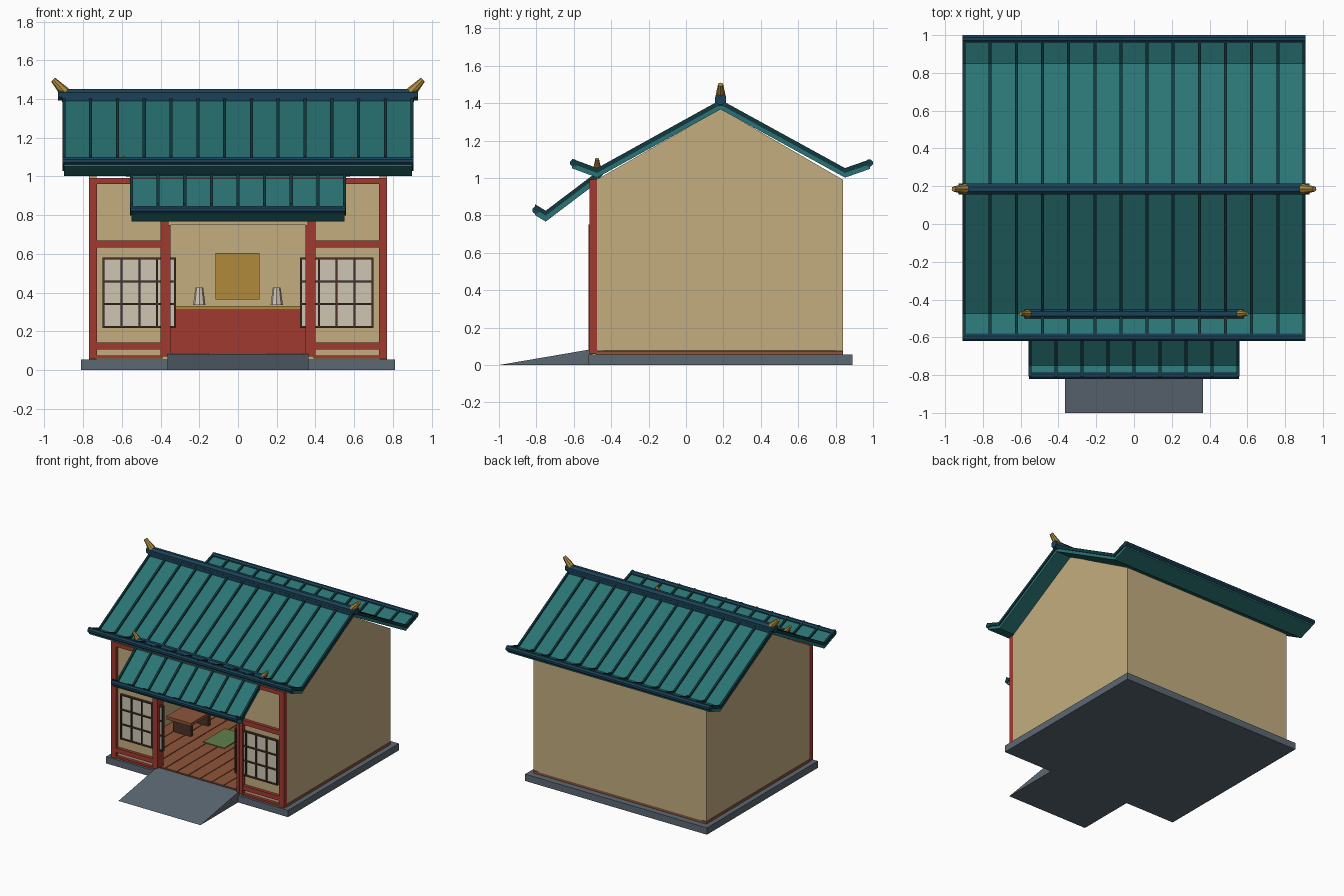
import bpy, bmesh, math
from mathutils import Vector

if "Cube" in bpy.data.objects:
    bpy.data.objects.remove(bpy.data.objects["Cube"])


def mat(name, hexcol):
    m = bpy.data.materials.new(name)
    c = [int(hexcol[i:i + 2], 16) / 255 for i in (0, 2, 4)]
    m.diffuse_color = [((v + 0.055) / 1.055) ** 2.4 for v in c] + [1]
    m.use_nodes = True
    m.node_tree.nodes["Principled BSDF"].inputs["Base Color"].default_value = m.diffuse_color
    return m


TEAL = mat("teal_tile", "2A7475")
RIB = mat("dark_rib", "12393F")
NAVY = mat("navy_trim", "1B4258")
RED = mat("red_wood", "A03A30")
BEIGE = mat("plaster", "C4AE80")
STONE = mat("stone", "5C6873")
WOOD = mat("floor_wood", "8E5539")
DARK = mat("dark_wood", "4A3229")
GOLD = mat("gold", "B08A3C")
PAPER = mat("paper", "CFC6B4")
GREEN = mat("green_mat", "5F7F4A")


def finish(name, bm, m):
    bmesh.ops.recalc_face_normals(bm, faces=bm.faces)
    me = bpy.data.meshes.new(name)
    bm.to_mesh(me)
    bm.free()
    me.materials.append(m)
    ob = bpy.data.objects.new(name, me)
    bpy.context.collection.objects.link(ob)
    return ob


def box(name, x, y, z, m):
    """Box from (min, max) pairs."""
    bm = bmesh.new()
    bmesh.ops.create_cube(bm, size=1)
    for v in bm.verts:
        v.co = [(r[0] + r[1]) / 2 + c * (r[1] - r[0]) for c, r in zip(v.co, (x, y, z))]
    return finish(name, bm, m)


def prism(name, pts, x0, x1, m):
    """Profile of (y, z) points extruded along x."""
    bm = bmesh.new()
    a = [bm.verts.new((x0, y, z)) for y, z in pts]
    b = [bm.verts.new((x1, y, z)) for y, z in pts]
    n = len(pts)
    for i in range(n):
        bm.faces.new((a[i], a[(i + 1) % n], b[(i + 1) % n], b[i]))
    bm.faces.new(a)
    bm.faces.new(b[::-1])
    return finish(name, bm, m)


def sheet(path, lift, thick):
    return [(y, z + lift) for y, z in path] + [(y, z + lift - thick) for y, z in reversed(path)]


def octagon(y, z, r):
    return [(y + r * math.cos(math.pi * (k + .5) / 4), z + r * math.sin(math.pi * (k + .5) / 4))
            for k in range(8)]


def cone(name, p, q, r0, r1, m, sides=8):
    """Tapered rod from p to q."""
    p, q = Vector(p), Vector(q)
    bm = bmesh.new()
    bmesh.ops.create_cone(bm, cap_ends=True, segments=sides, radius1=r0, radius2=r1,
                          depth=(q - p).length)
    rot = (q - p).to_track_quat('Z', 'Y')
    for v in bm.verts:
        v.co = rot @ v.co + (p + q) / 2
    return finish(name, bm, m)


def roof(name, path, half, bays, thick):
    prism(name, sheet(path, 0, thick), -half, half, TEAL)
    for i in range(bays + 1):
        x = -half + 2 * half * i / bays
        prism(name + "_rib", sheet(path, .013, .026), x - .008, x + .008, RIB)


# Stone base and entry ramp
box("base", (-.81, .81), (-.52, .89), (0, .055), STONE)
prism("ramp", [(-1, 0), (-.5, 0), (-.5, .082), (-.52, .082)], -.365, .365, STONE)

# Wooden floor with planks
box("floor", (-.77, .77), (-.48, .84), (.055, .074), WOOD)
for i in range(14):
    x = -.73 + i * 1.46 / 14
    box("floor_plank", (x + .003, x + .101), (-.48, .8), (.07, .08), WOOD)

# Plaster walls
gable = [(-.48, .078), (.84, .078), (.84, .99), (.185, 1.37), (-.48, .99)]
box("back_wall", (-.73, .73), (.8, .84), (.074, .99), BEIGE)
box("door_lintel", (-.365, .365), (-.48, -.44), (.75, .99), BEIGE)

for s in (-1, 1):
    def sx(a, b):
        return (min(s * a, s * b), max(s * a, s * b))
    prism("side_wall", gable, *sx(.73, .769), BEIGE)
    box("front_wall", sx(.36, .73), (-.485, -.44), (.055, .99), BEIGE)
    # Posts, rails and door jamb
    box("corner_post", sx(.728, .77), (-.515, -.475), (.06, .99), RED)
    box("door_post", sx(.358, .4), (-.515, -.44), (.07, .99), RED)
    box("door_jamb", sx(.35, .375), (-.522, -.45), (.08, .75), RED)
    for z0, z1 in ((.06, .075), (.105, .142), (.632, .67)):
        box("wall_rail", sx(.39, .74), (-.51, -.475), (z0, z1), RED)
    # Lattice window
    box("window_paper", sx(.322, .695), (-.492, -.478), (.222, .575), PAPER)
    for i in range(5):
        x = .325 + i * .0925
        box("window_bar", sx(x - .005, x + .005), (-.502, -.476), (.217, .58), DARK)
    for j in range(4):
        z = .222 + j * .1177
        box("window_bar", sx(.32, .70), (-.502, -.476), (z - .005, z + .005), DARK)
    # Altar lanterns
    cone("altar_lantern", (s * .2, .66, .335), (s * .2, .66, .425), .032, .02, PAPER)
    # Floor mats
    box("floor_mat", sx(.15, .34), (.04, .32), (.08, .087), GREEN)
    # Gold horns on the ridges
    cone("ridge_horn", (s * .895, .185, 1.435), (s * .955, .185, 1.5), .028, .014, GOLD)
    cone("porch_horn", (s * .555, -.475, 1.045), (s * .6, -.475, 1.102), .022, .01, GOLD)

box("top_beam", (-.77, .77), (-.515, -.475), (.96, .992), RED)

# Altar, wall hanging and low table
box("altar", (-.45, .45), (.56, .8), (.08, .31), RED)
box("altar_top", (-.46, .46), (.55, .8), (.31, .33), GOLD)
box("wall_hanging", (-.115, .112), (.785, .802), (.365, .605), GOLD)
box("table_top", (-.66, -.44), (.03, .36), (.185, .21), WOOD)
for y in (.07, .29):
    box("table_leg", (-.63, -.47), (y, y + .03), (.08, .185), DARK)

# Main roof with upturned eaves
main = [(-.61, 1.09), (-.475, 1.04), (.185, 1.405), (.85, 1.04), (.985, 1.087)]
roof("main_roof", main, .9, 13, .038)
for y, z in ((-.6, 1.08), (.98, 1.08)):
    prism("eave_trim", octagon(y, z, .021), -.908, .908, NAVY)
box("ridge_base", (-.91, .91), (.155, .215), (1.385, 1.415), NAVY)
prism("ridge_cap", octagon(.185, 1.422, .031), -.93, .93, NAVY)

# Porch roof over the door
porch = [(-.475, 1.02), (-.75, .812), (-.808, .847)]
roof("porch_roof", porch, .55, 8, .045)
prism("porch_eave_trim", octagon(-.802, .828, .02), -.555, .555, NAVY)
prism("porch_ridge", octagon(-.475, 1.03, .034), -.58, .58, NAVY)
